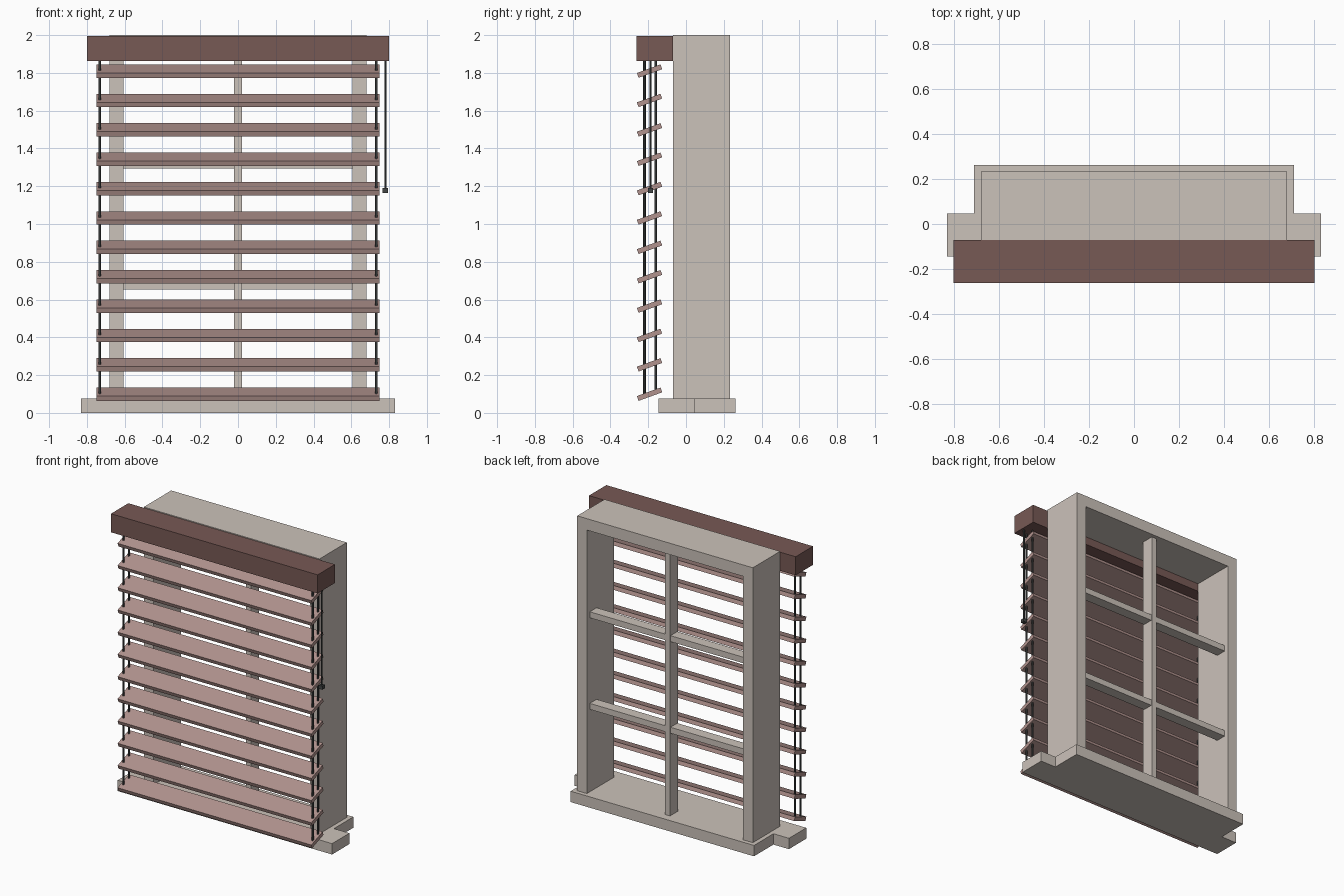
import bpy, math
from mathutils import Matrix

if "Cube" in bpy.data.objects:
    bpy.data.objects.remove(bpy.data.objects["Cube"])


def mat(name, r, g, b):
    m = bpy.data.materials.new(name)
    m.diffuse_color = (r, g, b, 1)
    m.use_nodes = True
    m.node_tree.nodes["Principled BSDF"].inputs["Base Color"].default_value = m.diffuse_color
    return m


STONE = mat("warm grey frame", 0.60, 0.54, 0.49)
BROWN = mat("dark brown rail", 0.185, 0.10, 0.09)
ROSE = mat("dusty rose slat", 0.44, 0.29, 0.27)
DARK = mat("dark grey cord", 0.055, 0.06, 0.06)


def prism(name, outline, z0, z1, m):
    """Vertical prism from an xy outline (counter-clockwise)."""
    n = len(outline)
    verts = [(x, y, z) for z in (z0, z1) for x, y in outline]
    faces = [tuple(range(n))[::-1], tuple(range(n, 2 * n))]
    faces += [(i, (i + 1) % n, (i + 1) % n + n, i + n) for i in range(n)]
    me = bpy.data.meshes.new(name)
    me.from_pydata(verts, [], faces)
    me.materials.append(m)
    ob = bpy.data.objects.new(name, me)
    bpy.context.collection.objects.link(ob)
    return ob


def box(name, x0, x1, y0, y1, z0, z1, m):
    return prism(name, [(x0, y0), (x1, y0), (x1, y1), (x0, y1)], z0, z1, m)


def rod(name, x, y, z0, z1, r, m, n=8):
    pts = [(x + r * math.cos(2 * math.pi * (i + .5) / n),
            y + r * math.sin(2 * math.pi * (i + .5) / n)) for i in range(n)]
    return prism(name, pts, z0, z1, m)


# T-shaped sill
SILL = 0.076
prism("sill", [(-.83, -.145), (.83, -.145), (.83, .047), (.71, .047),
               (.71, .262), (-.71, .262), (-.71, .047), (-.83, .047)],
      0, SILL, STONE)

# Window frame: jambs and lintel
F0, F1 = -.07, .232
box("jamb_left", -.68, -.605, F0, F1, SILL, 2, STONE)
box("jamb_right", .605, .68, F0, F1, SILL, 2, STONE)
box("lintel", -.605, .605, F0, F1, 1.92, 2, STONE)

# Glazing bars
box("mullion", -.02, .02, .115, .205, SILL, 1.92, STONE)
for z in (.653, 1.294):
    for x0, x1 in ((-.605, -.02), (.02, .605)):
        box("crossbar", x0, x1, .125, .2, z, z + .042, STONE)

# Blind head rail
box("head_rail", -.8, .8, -.262, F0, 1.864, 1.994, BROWN)

# Tilted slats
for i in range(12):
    s = box("slat", -.75, .75, -.0665, .0665, -.0135, .0135, ROSE)
    s.data.transform(Matrix.Translation((0, -.193, .099 + i * .1555))
                     @ Matrix.Rotation(math.radians(20), 4, 'X'))

# Ladder cords
for x in (-.732, .732):
    for y in (-.22, -.16):
        rod("ladder_cord", x, y, .1, 1.864, .0075, DARK)

# Pull cord and knob
rod("pull_cord", .78, -.188, 1.18, 1.864, .006, DARK)
box("pull_knob", .766, .794, -.202, -.174, 1.165, 1.19, DARK)
